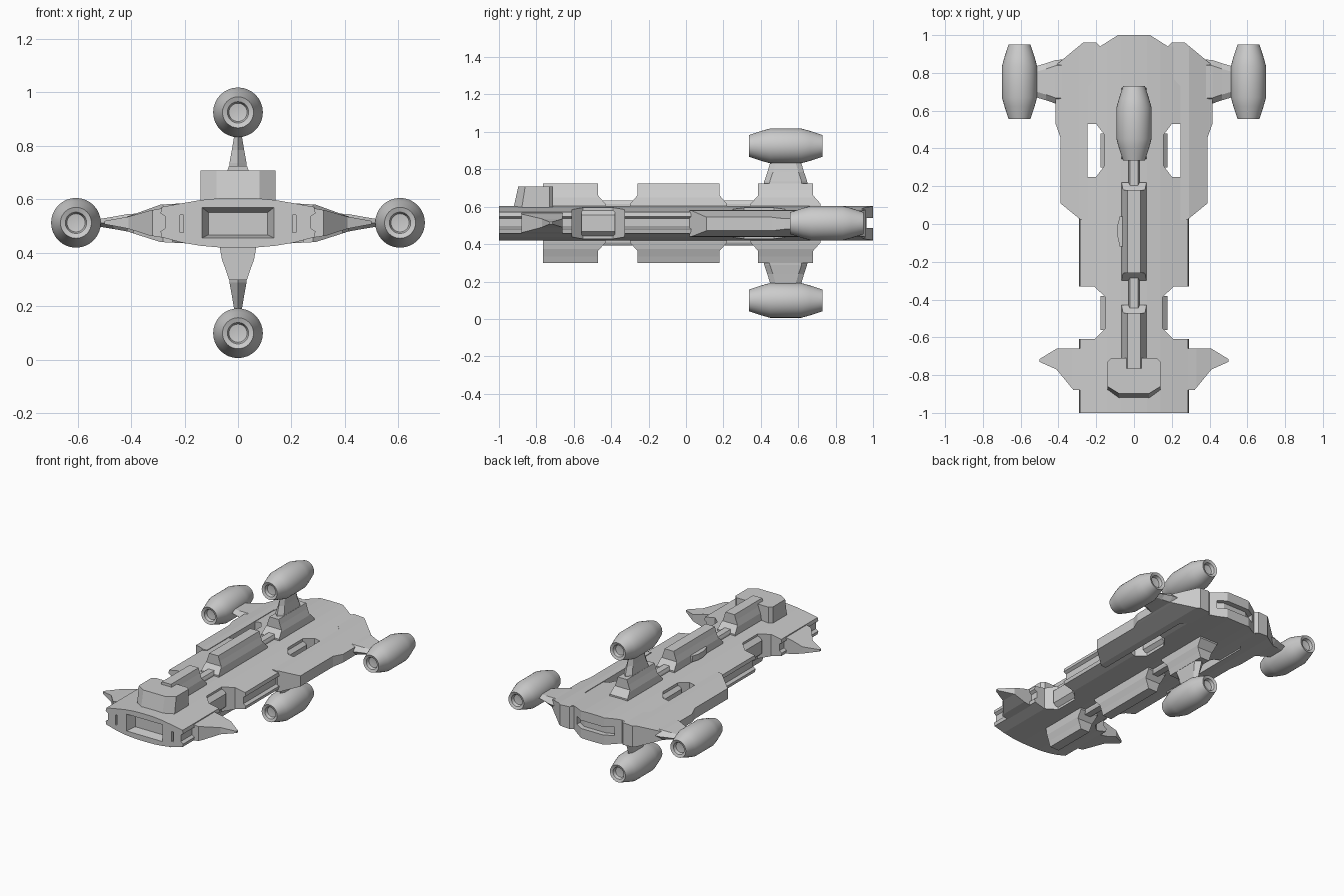
import bpy, bmesh, math
from mathutils import Matrix, Vector

MID = 0.512  # height of the ship's long axis

if "Cube" in bpy.data.objects:
    bpy.data.objects.remove(bpy.data.objects["Cube"], do_unlink=True)

grey = bpy.data.materials.new("hull_grey")
grey.use_nodes = True
grey.diffuse_color = (0.6, 0.6, 0.6, 1)
grey.node_tree.nodes["Principled BSDF"].inputs["Base Color"].default_value = (0.6, 0.6, 0.6, 1)


def finish(name, bm):
    bmesh.ops.recalc_face_normals(bm, faces=bm.faces)
    mesh = bpy.data.meshes.new(name)
    bm.to_mesh(mesh)
    bm.free()
    mesh.materials.append(grey)
    obj = bpy.data.objects.new(name, mesh)
    bpy.context.collection.objects.link(obj)
    return obj


def loft(name, rings):
    """Closed solid through rings of equal point count."""
    bm = bmesh.new()
    loops = [[bm.verts.new(p) for p in ring] for ring in rings]
    for a, b in zip(loops, loops[1:]):
        for i in range(len(a)):
            j = (i + 1) % len(a)
            bm.faces.new((a[i], a[j], b[j], b[i]))
    bm.faces.new(loops[0])
    bm.faces.new(loops[-1])
    return finish(name, bm)


def prism(name, outline, axis, lo, hi):
    """Extrude a 2D outline along x, y or z."""
    place = {"x": lambda a, b, t: (t, a, b),
             "y": lambda a, b, t: (a, t, b),
             "z": lambda a, b, t: (a, b, t)}[axis]
    return loft(name, [[place(a, b, t) for a, b in outline] for t in (lo, hi)])


def both(half):
    """Complete a half outline across x = 0."""
    return half + [(-x, v) for x, v in reversed(half) if x > 0]


def activate(obj):
    bpy.ops.object.select_all(action="DESELECT")
    obj.select_set(True)
    bpy.context.view_layer.objects.active = obj


def boolean(obj, tool, operation):
    mod = obj.modifiers.new("cut", "BOOLEAN")
    mod.operation = operation
    mod.solver = "EXACT"
    mod.object = tool
    activate(obj)
    bpy.ops.object.modifier_apply(modifier=mod.name)
    bpy.data.objects.remove(tool, do_unlink=True)
    return obj


def shaped(name, section, plan):
    """Solid with a given front section (x, z) and plan outline (x, y)."""
    body = prism(name, section, "y", -1.2, 1.2)
    return boolean(body, prism("plan_tool", plan, "z", 0, 1.1), "INTERSECT")


def mirrored(obj, axis):
    """Copy an object across the ship's centre, x or z."""
    scale = Vector((-1, 1, 1)) if axis == "x" else Vector((1, 1, -1))
    shift = Matrix.Translation((0, 0, MID))
    bm = bmesh.new()
    bm.from_mesh(obj.data)
    bm.transform(shift @ Matrix.Diagonal(scale).to_4x4() @ shift.inverted())
    side = ("left_", "right_") if axis == "x" else ("upper_", "lower_")
    base = obj.name
    obj.name = side[0] + base
    return finish(side[1] + base, bm)


# Main hull: lens section, notched sides
hull_section = both([(0, .605), (.07, .604), (.14, .597), (.21, .585), (.285, .571),
                     (.29, .548), (.272, .536), (.272, .492), (.29, .48), (.285, .458),
                     (.21, .438), (.14, .426), (.07, .42), (0, .419)])
hull_plan = both([(0, -1), (.29, -1), (.29, -.61), (.21, -.61), (.15, -.55), (.15, -.39),
                  (.21, -.33), (.29, -.33), (.29, .25), (.2, .25), (.155, .31),
                  (.155, .47), (.2, .53), (.29, .53), (.29, .94), (.18, .94),
                  (.085, 1), (0, 1)])
hull = shaped("main_hull", hull_section, hull_plan)

# Bow bay, bow slits and stern groove
bay = loft("bay_tool", [
    [(x * w, y, z) for x, z in ((-1, lo), (1, lo), (1, hi), (-1, hi))]
    for y, w, lo, hi in ((-1.01, .138, .453, .572), (-.94, .11, .467, .55))])
boolean(hull, bay, "DIFFERENCE")
for x in (-.21, .21):
    slit = [(x - .006, .475), (x + .006, .475), (x + .006, .542), (x - .006, .542)]
    boolean(hull, prism("slit_tool", slit, "y", -1.01, -.98), "DIFFERENCE")
groove = both([(0, .965), (.085, .965), (.14, .93), (.14, 1.1), (0, 1.1)])
boolean(hull, prism("groove_tool", groove, "z", .485, .54), "DIFFERENCE")

# Rear side wings
wing_section = [(.17, .587), (.29, .58), (.4, .54), (.42, .535), (.42, .482),
                (.4, .475), (.29, .44), (.17, .434)]
wing_plan = [(.245, .02), (.28, .02), (.39, .11), (.39, .46), (.415, .53), (.415, .84),
             (.27, .96), (.2, .96), (.18, .94), (.18, .8), (.245, .73)]
mirrored(shaped("wing", wing_section, wing_plan), "x")

# Bow fins
fin_section = [(.25, .572), (.33, .558), (.41, .535), (.5, .519),
               (.5, .507), (.41, .49), (.33, .464), (.25, .452)]
fin_plan = [(.25, -.88), (.32, -.88), (.41, -.77), (.5, -.73), (.5, -.715),
            (.41, -.66), (.25, -.66)]
mirrored(shaped("bow_fin", fin_section, fin_plan), "x")

# Bulged walls inside the side notches
bulge = [(.14, .59), (.178, .555), (.178, .468), (.14, .434)]
for name, y in (("front_notch_wall", -.47), ("rear_notch_wall", .39)):
    mirrored(prism(name, bulge, "y", y - .09, y + .09), "x")

# Spine blocks above and below, joined by a low ridge
spine_section = both([(0, .725), (.034, .725), (.045, .69), (.06, .65), (.067, .61),
                      (.067, .56), (0, .56)])
blocks = {"front_spine": (-.765, -.47, 0, .04), "middle_spine": (-.26, .18, .04, .04),
          "rear_spine": (.385, .68, .04, .04)}
for name, (y0, y1, ramp0, ramp1) in blocks.items():
    side = [(y0 - ramp0, .55), (y0 - ramp0, .615), (y0, .66), (y0, .73),
            (y1, .73), (y1, .66), (y1 + ramp1, .615), (y1 + ramp1, .55)]
    block = prism(name, spine_section, "y", -1, 1)
    mirrored(boolean(block, prism("side_tool", side, "x", -.2, .2), "INTERSECT"), "z")
ridge = both([(0, .632), (.022, .632), (.03, .615), (.03, .58), (0, .58)])
mirrored(prism("spine_ridge", ridge, "y", -.6, .5), "z")

# Bridge house with chamfered corners and raked front
bridge_base = both([(0, -.925), (.08, -.925), (.14, -.88), (.14, -.73), (.12, -.71), (0, -.71)])
bridge_top = both([(0, -.897), (.08, -.897), (.14, -.86), (.14, -.73), (.12, -.71), (0, -.71)])
loft("bridge", [[(x, y, .58) for x, y in bridge_base], [(x, y, .707) for x, y in bridge_top]])

# Small blister on the right of the spine
blister = [(-.05, -.12), (-.075, -.12), (-.089, -.06), (-.089, -.01), (-.075, .04), (-.05, .04)]
prism("spine_blister", blister, "z", .61, .65)


# Engines: turned nacelle on a tapered pylon
def nacelle(name, matrix):
    half = [(0, .165), (.034, .17), (.04, .19), (.058, .197), (.08, .13), (.093, .083)]
    profile = half + [(r, -y) for r, y in reversed(half)]
    bm = bmesh.new()
    verts = [bm.verts.new((r, y, 0)) for r, y in profile]
    edges = [bm.edges.new(pair) for pair in zip(verts, verts[1:])]
    bmesh.ops.spin(bm, geom=verts + edges, axis=(0, 1, 0), cent=(0, 0, 0),
                   angle=math.tau, steps=32)
    bmesh.ops.remove_doubles(bm, verts=bm.verts, dist=1e-4)
    bm.transform(matrix)
    activate(finish(name, bm))
    bpy.ops.object.shade_smooth_by_angle(angle=math.radians(25))


def pylon(name, matrix):
    rings = []
    for z, width, y0, y1 in ((-.23, .035, -.118, .118), (-.19, .032, -.115, .115),
                             (-.14, .023, -.098, .098), (-.08, .013, -.08, .08)):
        ring = ((0, y0), (width, y0 + .03), (width, y1 - .03),
                (0, y1), (-width, y1 - .03), (-width, y0 + .03))
        rings.append([matrix @ Vector((x, y, z)) for x, y in ring])
    loft(name, rings)


engines = {"upper": (0, .413, .533), "left": (90, .606, .753),
           "lower": (180, .413, .533), "right": (270, .606, .753)}
for side, (angle, reach, y) in engines.items():
    matrix = (Matrix.Translation((0, y, MID)) @ Matrix.Rotation(math.radians(angle), 4, "Y")
              @ Matrix.Translation((0, 0, reach)))
    nacelle(side + "_engine", matrix)
    pylon(side + "_pylon", matrix)
